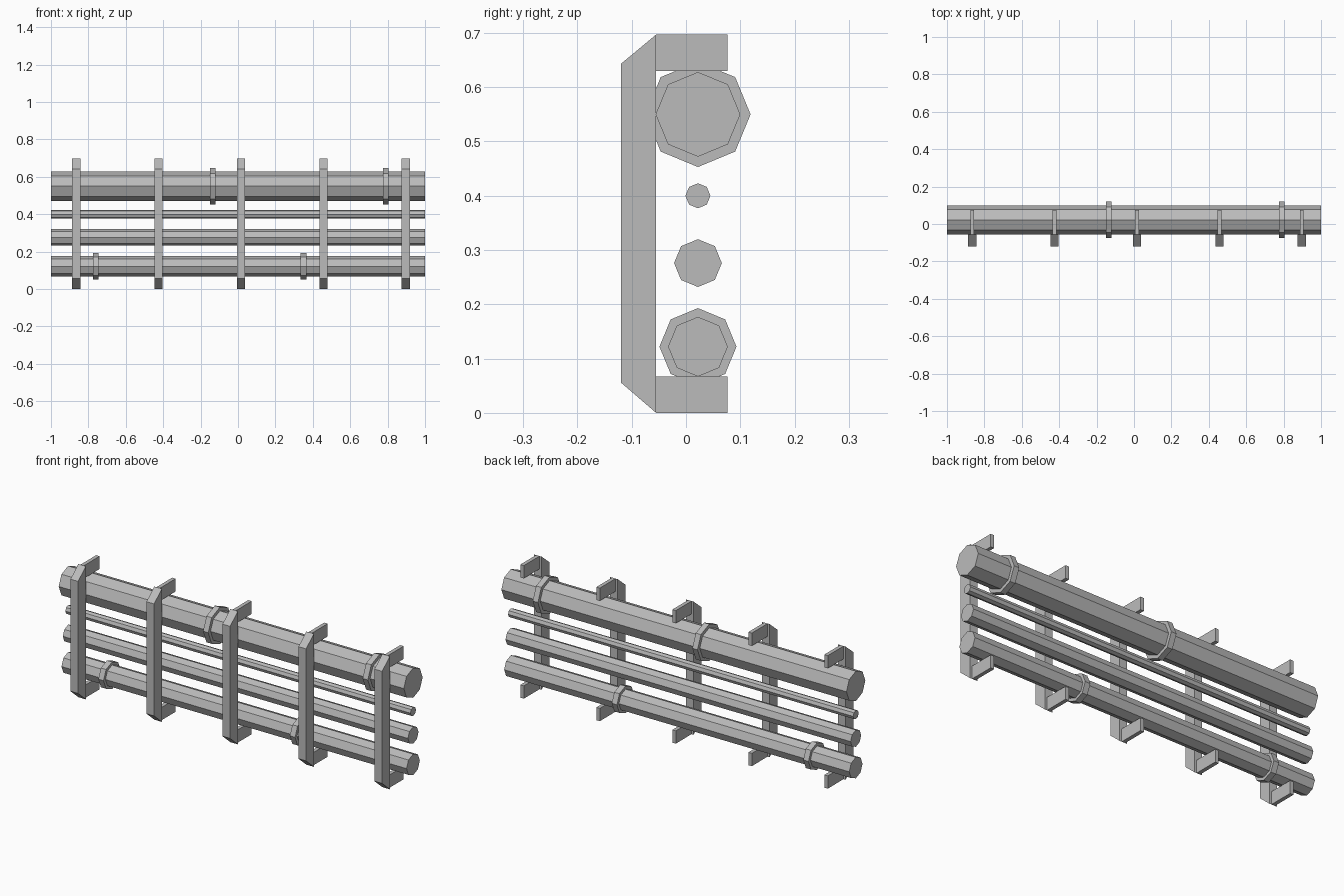
import bpy, bmesh, math

if "Cube" in bpy.data.objects:
    bpy.data.objects.remove(bpy.data.objects["Cube"])

grey = bpy.data.materials.new("plain grey")
grey.diffuse_color = (0.5, 0.5, 0.5, 1)
grey.use_nodes = True
grey.node_tree.nodes["Principled BSDF"].inputs["Base Color"].default_value = grey.diffuse_color

PIPE_Y = 0.022


def prism(name, outline, x, width):
    """Extrude a closed (y, z) outline along x, centred on x."""
    bm = bmesh.new()
    a = [bm.verts.new((x - width / 2, y, z)) for y, z in outline]
    b = [bm.verts.new((x + width / 2, y, z)) for y, z in outline]
    bm.faces.new(a)
    bm.faces.new(b[::-1])
    n = len(a)
    for i in range(n):
        j = (i + 1) % n
        bm.faces.new((a[i], b[i], b[j], a[j]))
    bmesh.ops.recalc_face_normals(bm, faces=bm.faces)
    mesh = bpy.data.meshes.new(name)
    bm.to_mesh(mesh)
    bm.free()
    mesh.materials.append(grey)
    obj = bpy.data.objects.new(name, mesh)
    bpy.context.collection.objects.link(obj)
    return obj


def octagon(z, r):
    return [(PIPE_Y + r * math.cos(i * math.pi / 4), z + r * math.sin(i * math.pi / 4))
            for i in range(8)]


# Long pipes: height and radius
for name, z, r in (("top_pipe", 0.55, 0.078), ("thin_pipe", 0.40, 0.023),
                   ("middle_pipe", 0.276, 0.044), ("bottom_pipe", 0.122, 0.055)):
    prism(name, octagon(z, r), 0, 2)

# Joint collars around the two thickest pipes
for name, z, r, places in (("top_collar", 0.55, 0.097, (-0.135, 0.79)),
                           ("bottom_collar", 0.122, 0.071, (-0.76, 0.35))):
    for x in places:
        prism(name, octagon(z, r), x, 0.03)

# Brackets: chamfered post with a thinner arm at each end
post = [(-0.12, 0.056), (-0.055, 0), (-0.055, 0.697), (-0.12, 0.643)]
for i in range(5):
    x = -0.865 + 0.4405 * i
    prism("bracket_post", post, x, 0.044)
    for name, z in (("bracket_lower_arm", 0), ("bracket_upper_arm", 0.63)):
        prism(name, [(-0.055, z), (0.076, z), (0.076, z + 0.067), (-0.055, z + 0.067)], x, 0.02)
